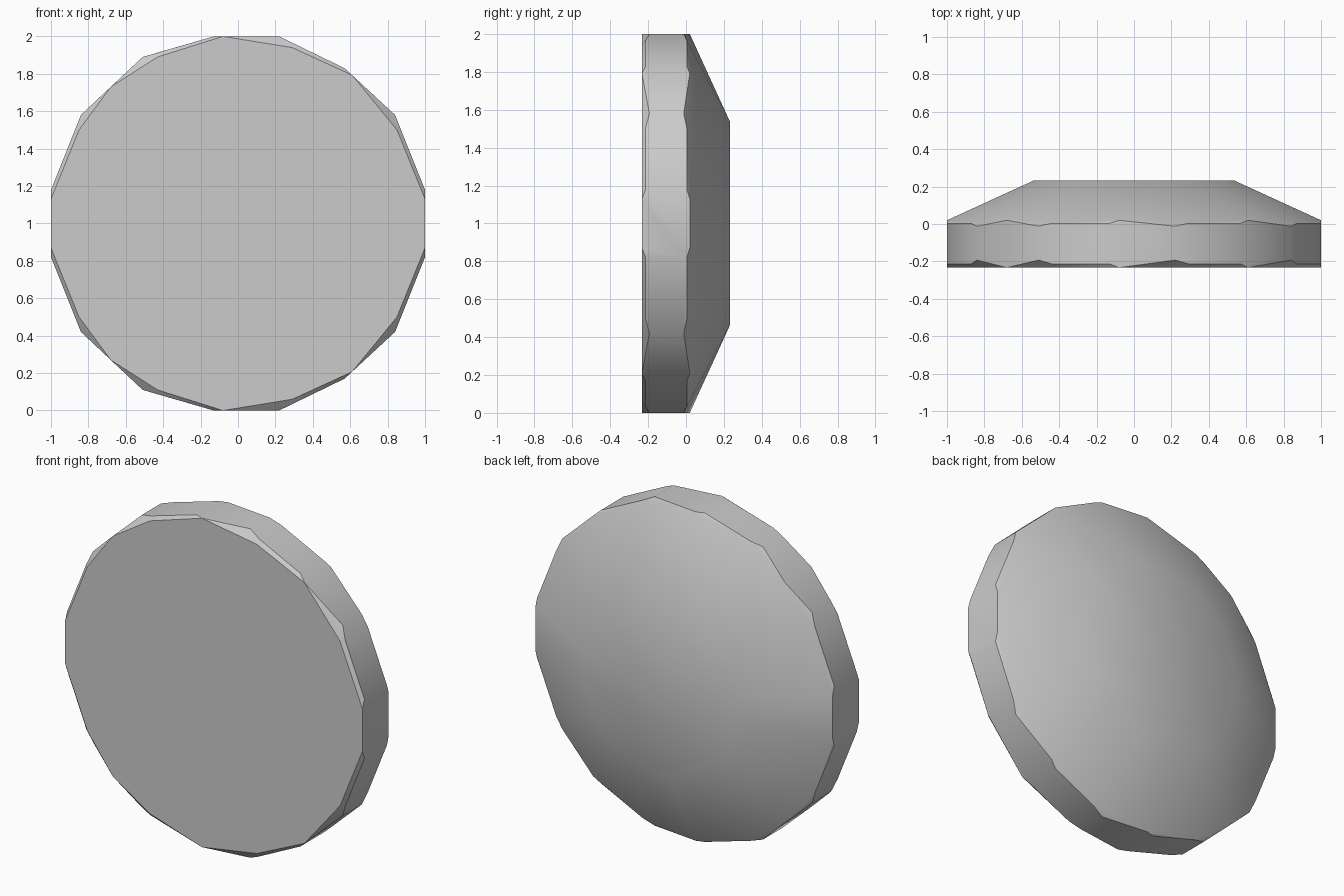
import bpy
import bmesh

cube = bpy.data.objects.get("Cube")
if cube:
    bpy.data.objects.remove(cube, do_unlink=True)

HALF_DEPTH = 0.233
RIM_BACK = 0.02
CAP_SCALE = 0.535

# Upper half outline of the rim: x, height above centre, chamfer setback
RIM = [
    (1, 0.13, 0), (1, 0.18, 0.02), (0.87, 0.505, 0.02), (0.84, 0.58, 0.04),
    (0.61, 0.793, 0), (0.57, 0.83, 0.02), (0.29, 0.966, 0.02), (0.22, 1, 0.04),
    (-0.08, 1, 0), (-0.13, 1, 0.02), (-0.44, 0.91, 0.02), (-0.51, 0.89, 0.04),
    (-0.68, 0.73, 0), (-0.84, 0.58, 0.04), (-0.87, 0.505, 0.02),
    (-1, 0.18, 0.02), (-1, 0.13, 0),
]
# Extra corners of the flat front, inside the rim outline
FRONT = [(0.85, 0.5), (0.29, 0.94), (-0.43, 0.89), (-0.85, 0.5)]


def make_material(name, value):
    mat = bpy.data.materials.new(name)
    mat.use_nodes = True
    color = (value, value, value, 1)
    mat.diffuse_color = color
    mat.node_tree.nodes["Principled BSDF"].inputs["Base Color"].default_value = color
    return mat


# Collect the corners, mirrored top to bottom
points = []
for side in (1, -1):
    for x, h, setback in RIM:
        z = side * h
        points.append((x, -HALF_DEPTH + setback, z))
        points.append((x, RIM_BACK - setback * 0.8, z))
        if setback != 0.02:
            points.append((x * CAP_SCALE, HALF_DEPTH, z * CAP_SCALE))
    for x, h in FRONT:
        points.append((x, -HALF_DEPTH, side * h))

# Wrap the corners in a convex faceted shell
bm = bmesh.new()
for x, y, z in points:
    bm.verts.new((x, y, z + 1))
hull = bmesh.ops.convex_hull(bm, input=bm.verts)
spare = {g for g in hull["geom_interior"] + hull["geom_unused"]
         if isinstance(g, bmesh.types.BMVert)}
bmesh.ops.delete(bm, geom=list(spare), context="VERTS")
bmesh.ops.recalc_face_normals(bm, faces=bm.faces)

mesh = bpy.data.meshes.new("faceted_disc")
bm.to_mesh(mesh)
bm.free()
mesh.materials.append(make_material("plain grey", 0.6))
disc = bpy.data.objects.new("faceted_disc", mesh)
bpy.context.collection.objects.link(disc)

# Smooth the shallow facets, keep the chamfer edges crisp
bpy.ops.object.select_all(action="DESELECT")
disc.select_set(True)
bpy.context.view_layer.objects.active = disc
bpy.ops.object.shade_smooth_by_angle(angle=0.524)
